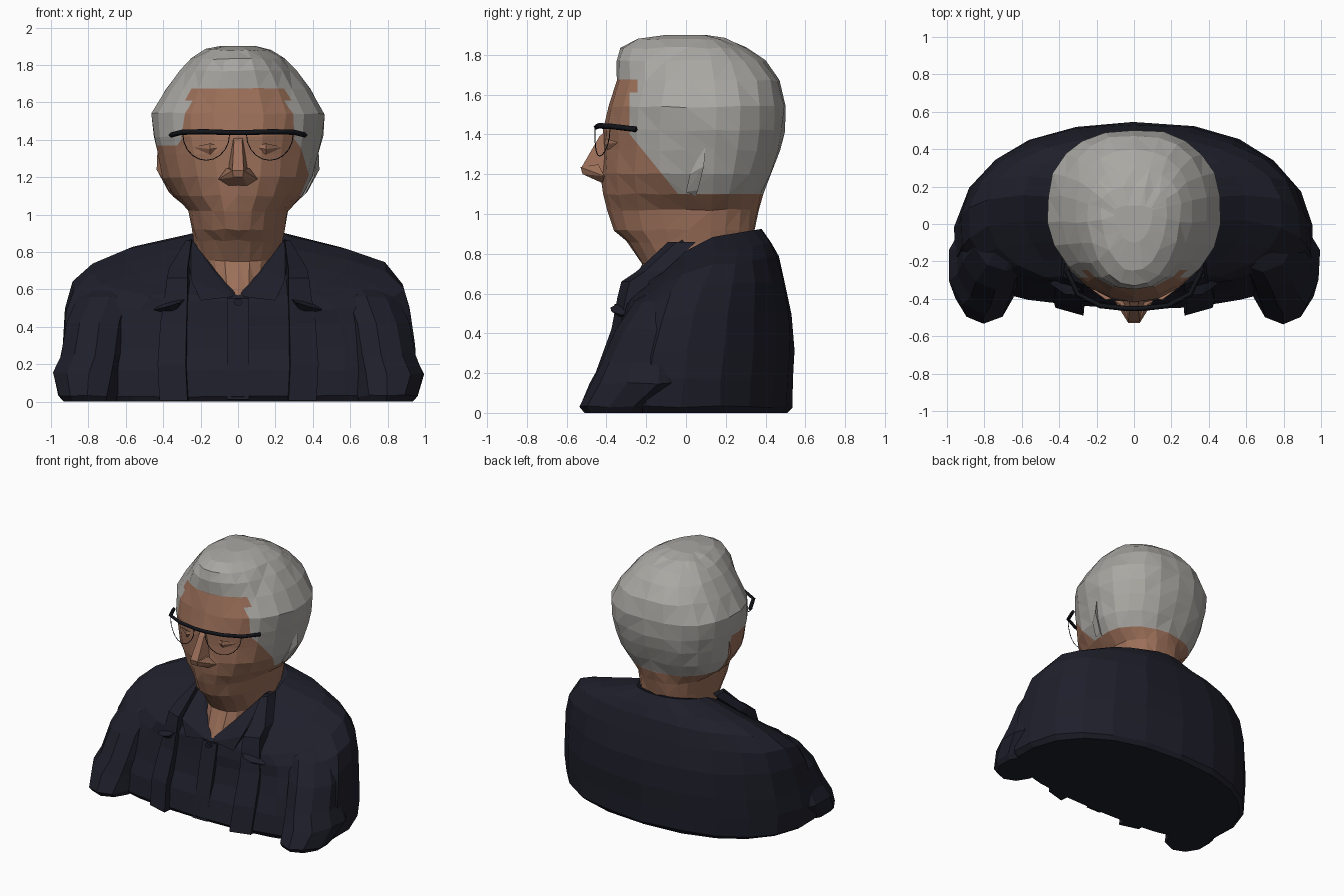
import bpy, bmesh, math, random
from mathutils import Vector

random.seed(4)
if "Cube" in bpy.data.objects:
    bpy.data.objects.remove(bpy.data.objects["Cube"], do_unlink=True)


def material(name, rgb):
    mat = bpy.data.materials.new(name)
    mat.use_nodes = True
    colour = (*rgb, 1)
    mat.diffuse_color = colour
    mat.node_tree.nodes["Principled BSDF"].inputs["Base Color"].default_value = colour
    return mat


skin = material("skin", (0.33, 0.16, 0.10))
hair = material("grey hair", (0.40, 0.39, 0.365))
cloth = material("navy cloth", (0.013, 0.0135, 0.0235))
frame = material("black frame", (0.006, 0.007, 0.01))


def finish(bm, name, *mats):
    bmesh.ops.recalc_face_normals(bm, faces=bm.faces[:])
    mesh = bpy.data.meshes.new(name)
    bm.to_mesh(mesh)
    bm.free()
    obj = bpy.data.objects.new(name, mesh)
    bpy.context.scene.collection.objects.link(obj)
    for mat in mats:
        mesh.materials.append(mat)
    return obj


def skin_rings(rings, jitter=0.0):
    """Bridge closed rings of points, cap both ends."""
    bm = bmesh.new()
    loops = []
    for ring in rings:
        loops.append([bm.verts.new(p) for p in ring])
    for low, high in zip(loops, loops[1:]):
        for i in range(len(low)):
            j = (i + 1) % len(low)
            bm.faces.new((low[i], low[j], high[j], high[i]))
    bm.faces.new(loops[0][::-1])
    bm.faces.new(loops[-1])
    for loop in loops[1:-1]:
        for v in loop:
            v.co += Vector([random.uniform(-jitter, jitter) for _ in range(3)])
    return bm


def oval(half_width, front, back, side, z_front, z_side, z_back,
         front_power=1.0, back_power=1.0, count=22):
    """Egg-shaped ring whose front, sides and back can sit at different heights."""
    points = []
    for i in range(count):
        a = math.tau * i / count
        s, c = math.sin(a), math.cos(a)
        end, z_end, power = (front, z_front, front_power) if c > 0 else (back, z_back, back_power)
        reach = abs(c) ** power
        x = half_width * math.copysign(abs(s) ** power, s)
        y = side + (end - side) * reach
        points.append((x, y, z_side + (z_end - z_side) * reach))
    return points


def hull(name, points, mat):
    bm = bmesh.new()
    for p in points:
        bm.verts.new(p)
    bmesh.ops.convex_hull(bm, input=bm.verts[:])
    return finish(bm, name, mat)


def strip(name, path, widths, depth, mat):
    """Wedge-section band along a path: flat at the back, ridge at the front."""
    rings = []
    for (x, y, z), w in zip(path, widths):
        s = math.copysign(1, x)
        rings.append([(x - s * 0.01, y + 0.05, z), (x, y - depth, z),
                      (x + s * w, y - depth * 0.3, z), (x + s * w, y + 0.08, z)])
    return finish(skin_rings(rings), name, mat)


def wire(name, points, radius, mat, flat=False):
    curve = bpy.data.curves.new(name, "CURVE")
    curve.dimensions = "3D"
    curve.bevel_depth = radius
    curve.bevel_resolution = 0 if flat else 1
    curve.use_fill_caps = True
    spline = curve.splines.new("POLY")
    spline.points.add(len(points) - 1)
    for point, p in zip(spline.points, points):
        point.co = (*p, 1)
    obj = bpy.data.objects.new(name, curve)
    bpy.context.scene.collection.objects.link(obj)
    curve.materials.append(mat)
    return obj


# Torso: half width, front, back, side y, then front, side and back heights
torso = [
    (0.92, -0.43, 0.51, -0.15, 0, 0, 0),
    (0.95, -0.45, 0.535, -0.15, 0.03, 0.03, 0.03),
    (0.965, -0.42, 0.54, -0.14, 0.17, 0.17, 0.17),
    (0.95, -0.38, 0.54, -0.12, 0.28, 0.3, 0.32),
    (0.93, -0.35, 0.535, -0.07, 0.4, 0.5, 0.5),
    (0.89, -0.34, 0.50, -0.01, 0.47, 0.63, 0.66),
    (0.79, -0.335, 0.465, 0.06, 0.53, 0.73, 0.78),
    (0.6, -0.33, 0.43, 0.1, 0.555, 0.8, 0.85),
    (0.27, -0.28, 0.38, 0.08, 0.59, 0.875, 0.925),
]
rings = [oval(*row, front_power=0.85, back_power=0.87) for row in torso]
finish(skin_rings(rings, 0.007), "jacket_body", cloth)

# Sleeves: centre x, centre y, z, radius x, radius y
sleeve = [
    (0.79, -0.33, 0.0, 0.15, 0.18),
    (0.80, -0.33, 0.03, 0.165, 0.205),
    (0.80, -0.22, 0.15, 0.20, 0.26),
    (0.77, -0.2, 0.25, 0.185, 0.225),
    (0.745, -0.13, 0.42, 0.18, 0.22),
    (0.69, -0.07, 0.56, 0.17, 0.18),
    (0.62, 0.02, 0.66, 0.1, 0.1),
]
for side, label in ((1, "left"), (-1, "right")):
    rings = []
    for cx, cy, z, rx, ry in sleeve:
        ring = oval(rx, -ry, ry, 0, z, z, z, count=10)
        rings.append([(side * (cx + x), cy + y, h) for x, y, h in ring])
    finish(skin_rings(rings, 0.006), label + "_sleeve", cloth)

    # Open jacket edge, running from the hem to the side of the neck
    edge = [(0.27, -0.43, 0.005), (0.28, -0.395, 0.2), (0.275, -0.315, 0.42),
            (0.27, -0.285, 0.58), (0.27, -0.265, 0.66), (0.27, -0.19, 0.71), (0.25, -0.03, 0.86)]
    strip(label + "_jacket_edge", [(side * x, y, z) for x, y, z in edge],
          (0.15, 0.15, 0.14, 0.12, 0.11, 0.1, 0.03), 0.06, cloth)

    # Shirt collar leaf
    hull(label + "_collar_leaf",
         [(side * x, y, z) for x, y, z in
          ((0.015, -0.30, 0.58), (0.03, -0.335, 0.56), (0.2, -0.34, 0.54),
           (0.25, -0.31, 0.65), (0.25, -0.02, 0.87), (0.28, 0.0, 0.85), (0.14, -0.21, 0.71))],
         cloth)

    # Lapel notch
    hull(label + "_lapel_notch",
         [(side * x, y, z) for x, y, z in
          ((0.28, -0.34, 0.55), (0.31, -0.38, 0.53), (0.45, -0.32, 0.49),
           (0.37, -0.375, 0.51), (0.34, -0.3, 0.46), (0.4, -0.26, 0.54))],
         cloth)

# Shirt placket and button
hull("shirt_placket",
     [(x, y + d, z) for x in (-0.06, 0.06) for d in (0, 0.04)
      for y, z in ((-0.455, 0.01), (-0.425, 0.17), (-0.36, 0.4), (-0.337, 0.55))], cloth)
hull("shirt_button",
     [(0.025 * math.cos(k), y, 0.53 + 0.018 * math.sin(k))
      for k in range(6) for y in (-0.36, -0.33)], cloth)

# Head and neck: z, half width, front, back
head = [
    (0.56, 0.20, -0.31, 0.25),
    (0.75, 0.23, -0.225, 0.32),
    (0.86, 0.24, -0.30, 0.34),
    (0.92, 0.25, -0.365, 0.35),
    (1.02, 0.265, -0.40, 0.365),
    (1.10, 0.345, -0.415, 0.385),
    (1.20, 0.405, -0.425, 0.43),
    (1.32, 0.435, -0.415, 0.475),
    (1.42, 0.455, -0.415, 0.5),
    (1.54, 0.468, -0.39, 0.505),
    (1.67, 0.39, -0.35, 0.475),
    (1.77, 0.31, -0.352, 0.395),
    (1.835, 0.25, -0.335, 0.3),
    (1.88, 0.18, -0.25, 0.2),
    (1.9, 0.1, -0.1, 0.1),
]
rings = [oval(w, f, b, 0.07, z, z, z, back_power=0.87) for z, w, f, b in head]
bm = skin_rings(rings, 0.006)

# Cut clean hairlines, then colour the faces behind them
bmesh.ops.triangulate(bm, faces=bm.faces[:])
temple, crown, nape = -0.285, 1.675, 1.1
slope = Vector((0, 0.26, 0.21))
cheek = Vector((0, -0.29, 1.41))
corner = Vector((0, -0.245, 1.61))
bare = Vector((0, 0.08, 1.37))
across, up = Vector((0, 1, 0)), Vector((0, 0, 1))
for point, normal in ((across * temple, across), (up * crown, up), (up * nape, up),
                      (corner, across), (corner, up), (bare, across), (bare, up), (cheek, slope)):
    bmesh.ops.bisect_plane(bm, geom=bm.verts[:] + bm.edges[:] + bm.faces[:],
                           plane_co=point, plane_no=normal, dist=0.0005)
for face in bm.faces:
    c = face.calc_center_median()
    hairline = corner.y if c.z > corner.z else temple
    sides = c.z > nape and c.y > hairline and (c - cheek).dot(slope) > 0
    swept_back = c.x < 0 and c.y < bare.y and c.z < bare.z
    face.material_index = int(c.z > crown or (sides and not swept_back))
finish(bm, "head", skin, hair)

# Nose: slim bridge, then a wide wedge for the tip and nostrils
bridge = ((0.025, -0.40, 1.42), (0.022, -0.435, 1.39), (0.06, -0.40, 1.2), (0.03, -0.525, 1.235))
tip = ((0.03, -0.53, 1.235), (0.025, -0.52, 1.2), (0.105, -0.41, 1.19),
       (0.06, -0.44, 1.25), (0.05, -0.42, 1.155))
for name, points in (("nose_bridge", bridge), ("nose_tip", tip)):
    hull(name, [(s * x, y, z) for s in (-1, 1) for x, y, z in points], skin)

for s, label, ear_colour in ((1, "left", hair), (-1, "right", skin)):
    # Ear lying flat against the head
    hull(label + "_ear",
         [(s * x, y, z) for x, y, z in
          ((0.36, 0.0, 1.11), (0.37, 0.06, 1.12), (0.43, 0.1, 1.36), (0.435, 0.09, 1.24),
           (0.405, 0.02, 1.2), (0.34, 0.05, 1.09))], ear_colour)
    # Closed eyelid
    hull(label + "_eyelid",
         [(s * x, y, z) for x, y, z in
          ((0.08, -0.39, 1.36), (0.15, -0.405, 1.38), (0.24, -0.34, 1.36),
           (0.15, -0.41, 1.35), (0.15, -0.39, 1.32))], skin)
    # Thin lens rim
    rim = []
    for k in range(11):
        a = math.pi * k / 10
        x = 0.17 - 0.125 * math.cos(a)
        rim.append((s * x, -0.46 + 0.9 * x * x, 1.43 - 0.14 * math.sin(a)))
    wire(label + "_lens_rim", rim, 0.0025, frame)

# Heavy upper bar of the spectacles
half = [(0.04, -0.452, 1.438), (0.18, -0.437, 1.443), (0.3, -0.375, 1.44), (0.36, -0.25, 1.425)]
bar = [(-x, y, z) for x, y, z in reversed(half)] + half
wire("glasses_bar", bar, 0.014, frame, flat=True)
